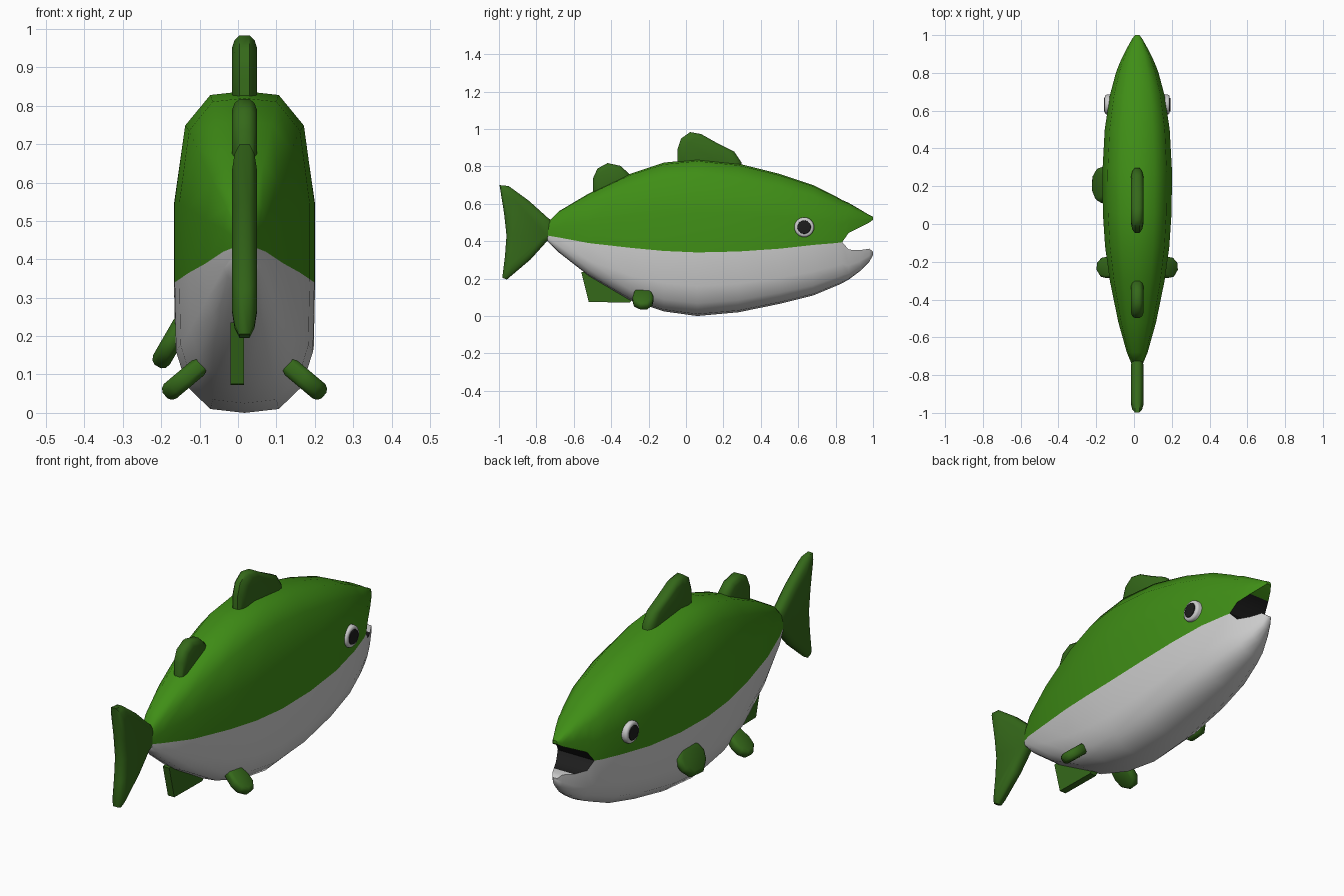
import bpy, bmesh
from math import radians
from mathutils import Matrix, Vector

if "Cube" in bpy.data.objects:
    bpy.data.objects.remove(bpy.data.objects["Cube"])

CX = 0.017  # the body's middle plane


def mat(name, rgb):
    m = bpy.data.materials.new(name)
    m.diffuse_color = (*rgb, 1)
    m.use_nodes = True
    m.node_tree.nodes["Principled BSDF"].inputs["Base Color"].default_value = m.diffuse_color
    return m


green = mat("green", (0.05, 0.27, 0.008))
fin_green = mat("fin_green", (0.035, 0.14, 0.01))
pale = mat("pale", (0.8, 0.8, 0.8))
dark = mat("dark", (0.012, 0.012, 0.012))


def finish(name, bm, mats, angle=50):
    bmesh.ops.recalc_face_normals(bm, faces=bm.faces)
    me = bpy.data.meshes.new(name)
    bm.to_mesh(me)
    bm.free()
    for m in mats:
        me.materials.append(m)
    ob = bpy.data.objects.new(name, me)
    bpy.context.collection.objects.link(ob)
    bpy.ops.object.select_all(action='DESELECT')
    ob.select_set(True)
    bpy.context.view_layer.objects.active = ob
    bpy.ops.object.shade_smooth_by_angle(angle=radians(angle))
    return ob


# Body stations: y, half width, top, upper edge, lower edge, bottom
STATIONS = [
    (-.74, .03, .50, .43, .43, .40), (-.68, .055, .56, .42, .42, .34),
    (-.52, .10, .655, .39, .39, .215), (-.30, .145, .76, .365, .365, .085),
    (-.12, .17, .82, .348, .348, .025), (.06, .182, .838, .34, .34, 0),
    (.28, .184, .815, .345, .345, .02), (.50, .172, .76, .36, .36, .065),
    (.68, .145, .70, .38, .38, .11), (.80, .113, .64, .39, .39, .16),
    (.835, .10, .62, .395, .395, .175), (.87, .085, .605, .445, .355, .195),
    (.93, .055, .57, .475, .352, .24), (.98, .027, .54, .50, .36, .29),
    (1.0, .012, .53, .515, .345, .325)]
MOUTH = 10  # station at the corner of the mouth
UPPER = [(1, 0), (1, .42), (.85, .82), (.49, .98), (0, 1)]
LOWER = [(1, 0), (.98, .53), (.82, .80), (.49, .97), (0, 1)]

bm = bmesh.new()
for section, mi, edge, end in ((UPPER, 0, 3, 2), (LOWER, 1, 4, 5)):
    arc = section + [(-x, t) for x, t in section[-2::-1]]
    rows = [[bm.verts.new((CX + x * s[1], s[0], s[edge] + t * (s[end] - s[edge])))
             for x, t in arc] for s in STATIONS]
    for a, b in zip(rows, rows[1:]):
        for i in range(len(arc) - 1):
            bm.faces.new((a[i], a[i + 1], b[i + 1], b[i])).material_index = mi
    # roof or floor of the open mouth
    for k in range(MOUTH, len(rows) - 1):
        a, b = rows[k], rows[k + 1]
        f = bm.faces.new((a[0], b[0], b[-1], a[-1]))
        f.material_index = 2 if k < len(rows) - 3 else mi
    for r in (rows[0], rows[-1]):
        bm.faces.new(r).material_index = mi
bmesh.ops.remove_doubles(bm, verts=bm.verts, dist=0.0005)
finish("body", bm, [green, pale, dark])

ROUNDED = [(-.5, .72), (-.4, .88), (-.2, .98), (.2, .98), (.4, .88), (.5, .72)]
FLAT = [(-.5, 1), (.5, 1)]


def fin(name, pts, thick, loc=(CX, 0, 0), turn=0, rings=ROUNDED):
    """Plate with the (y, z) outline pts, its rim rounded by shrinking rings."""
    bm = bmesh.new()
    cy = (min(p[0] for p in pts) + max(p[0] for p in pts)) / 2
    cz = (min(p[1] for p in pts) + max(p[1] for p in pts)) / 2
    m = Matrix.Translation(loc) @ Matrix.Rotation(radians(turn), 4, 'Y')
    loops = [[bm.verts.new(m @ Vector((x * thick, cy + (y - cy) * s, cz + (z - cz) * s)))
              for y, z in pts] for x, s in rings]
    n = len(pts)
    for a, b in zip(loops, loops[1:]):
        for i in range(n):
            j = (i + 1) % n
            bm.faces.new((a[i], a[j], b[j], b[i]))
    bm.faces.new(loops[0])
    bm.faces.new(loops[-1])
    return finish(name, bm, [fin_green])


# Fins on the middle plane
fin("large_dorsal_fin", [(-.05, .74), (-.05, .89), (-.03, .95), (.02, .986), (.08, .975),
                         (.16, .93), (.26, .88), (.30, .82), (.30, .74)], .065)
fin("small_dorsal_fin", [(-.50, .60), (-.50, .735), (-.475, .79), (-.42, .82), (-.35, .805),
                         (-.30, .76), (-.30, .65)], .065)
fin("tail_fin", [(-.70, .50), (-.74, .53), (-.84, .62), (-.95, .70), (-1.0, .705),
                 (-.975, .55), (-.962, .43), (-.97, .32), (-.985, .20), (-.96, .19),
                 (-.83, .30), (-.74, .40), (-.70, .42)], .065)
fin("anal_fin", [(-.56, .235), (-.52, .075), (-.30, .072), (-.25, .13), (-.35, .24)],
    .035, loc=(-.002, 0, 0), rings=FLAT)

# Pelvic pair, and the single pectoral fin on the left
PELVIC = [(-.045, -.03), (-.058, .03), (-.05, .075), (-.015, .102), (.025, .10),
          (.052, .07), (.058, .03), (.045, -.03)]
for side, s in (("right", 1), ("left", -1)):
    fin(side + "_pelvic_fin", PELVIC, .05, (CX + s * .13, -.23, .11), s * 130)
fin("left_pectoral_fin", [(-.06, -.04), (-.095, .02), (-.08, .07), (-.03, .11), (.05, .105),
                          (.09, .06), (.10, 0), (.07, -.04)],
    .05, (-.155, .205, .215), -150)

# Eyes: rounded disc with a raised pupil
for side, s in (("right", 1), ("left", -1)):
    for part, r, x0, x1, m in (("eye", .053, .12, .172, pale), ("pupil", .036, .15, .176, dark)):
        bm = bmesh.new()
        bmesh.ops.create_cone(bm, cap_ends=True, segments=24, radius1=r, radius2=r, depth=x1 - x0,
                              matrix=Matrix.Translation((CX + s * (x0 + x1) / 2, .632, .475))
                              @ Matrix.Rotation(radians(90), 4, 'Y'))
        rim = [e for e in bm.edges if all(abs(v.co.x - CX) > x1 - .001 for v in e.verts)]
        bmesh.ops.bevel(bm, geom=rim, offset=.012 if part == "eye" else .003,
                        segments=3, profile=.5, affect='EDGES')
        finish(f"{side}_{part}", bm, [m])
